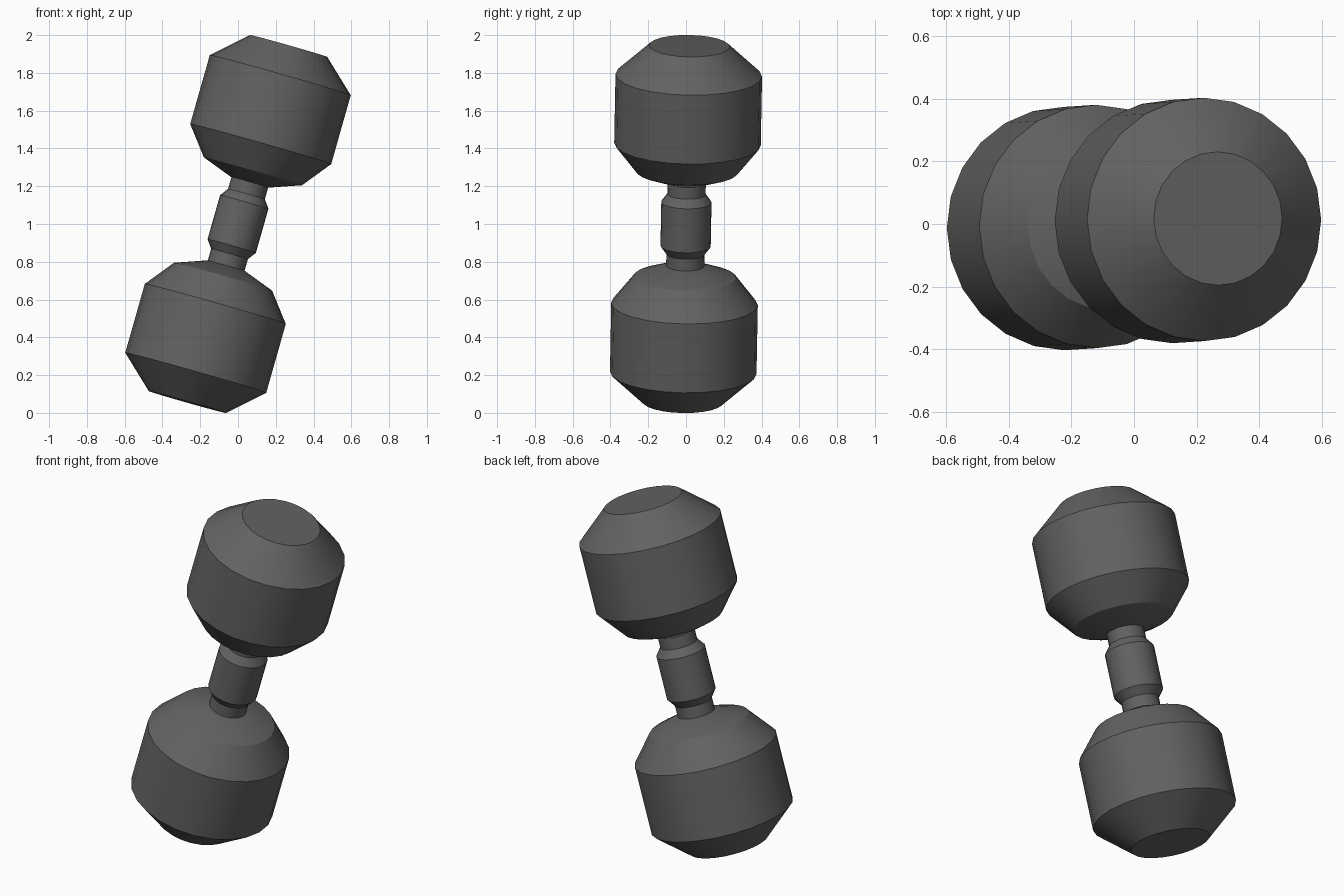
import bpy, bmesh, math
from mathutils import Vector, Matrix

if "Cube" in bpy.data.objects:
    bpy.data.objects.remove(bpy.data.objects["Cube"])

SIDES = 24
iron = bpy.data.materials.new("dark_grey_iron")
iron.diffuse_color = (0.127, 0.122, 0.117, 1)
iron.use_nodes = True
iron.node_tree.nodes["Principled BSDF"].inputs["Base Color"].default_value = iron.diffuse_color

# The whole dumbbell leans along this axis, around its centre at z = 1
axis = Vector((0.284, 0.0186, 1.0)).normalized()
tilt = Matrix.Translation((0, 0, 1)) @ Vector((0, 0, 1)).rotation_difference(axis).to_matrix().to_4x4()


def lathe(name, profile):
    """Revolve (radius, height) pairs into a capped, tilted solid."""
    bm = bmesh.new()
    rings = [[bm.verts.new((r * math.cos(2 * math.pi * i / SIDES),
                            r * math.sin(2 * math.pi * i / SIDES), h))
              for i in range(SIDES)] for r, h in profile]
    for a, b in zip(rings, rings[1:]):
        for i in range(SIDES):
            j = (i + 1) % SIDES
            bm.faces.new((a[i], a[j], b[j], b[i]))
    bm.faces.new(rings[0])
    bm.faces.new(rings[-1])
    bmesh.ops.recalc_face_normals(bm, faces=bm.faces)
    bm.transform(tilt)
    mesh = bpy.data.meshes.new(name)
    bm.to_mesh(mesh)
    bm.free()
    mesh.materials.append(iron)
    ob = bpy.data.objects.new(name, mesh)
    bpy.context.collection.objects.link(ob)
    bpy.ops.object.select_all(action='DESELECT')
    ob.select_set(True)
    bpy.context.view_layer.objects.active = ob
    bpy.ops.object.shade_smooth_by_angle(angle=math.radians(30))
    return ob


# Weights: chamfered drums, mirrored about the centre
head = [(0.105, 0.23), (0.27, 0.29), (0.388, 0.44), (0.388, 0.819), (0.213, 0.98)]
lathe("upper_weight", head)
lathe("lower_weight", [(r, -h) for r, h in head])

# Handle: thick grip with narrower necks running into the weights
half = [(0.133, 0.121), (0.101, 0.165), (0.101, 0.27)]
lathe("handle", [(r, -h) for r, h in reversed(half)] + half)
